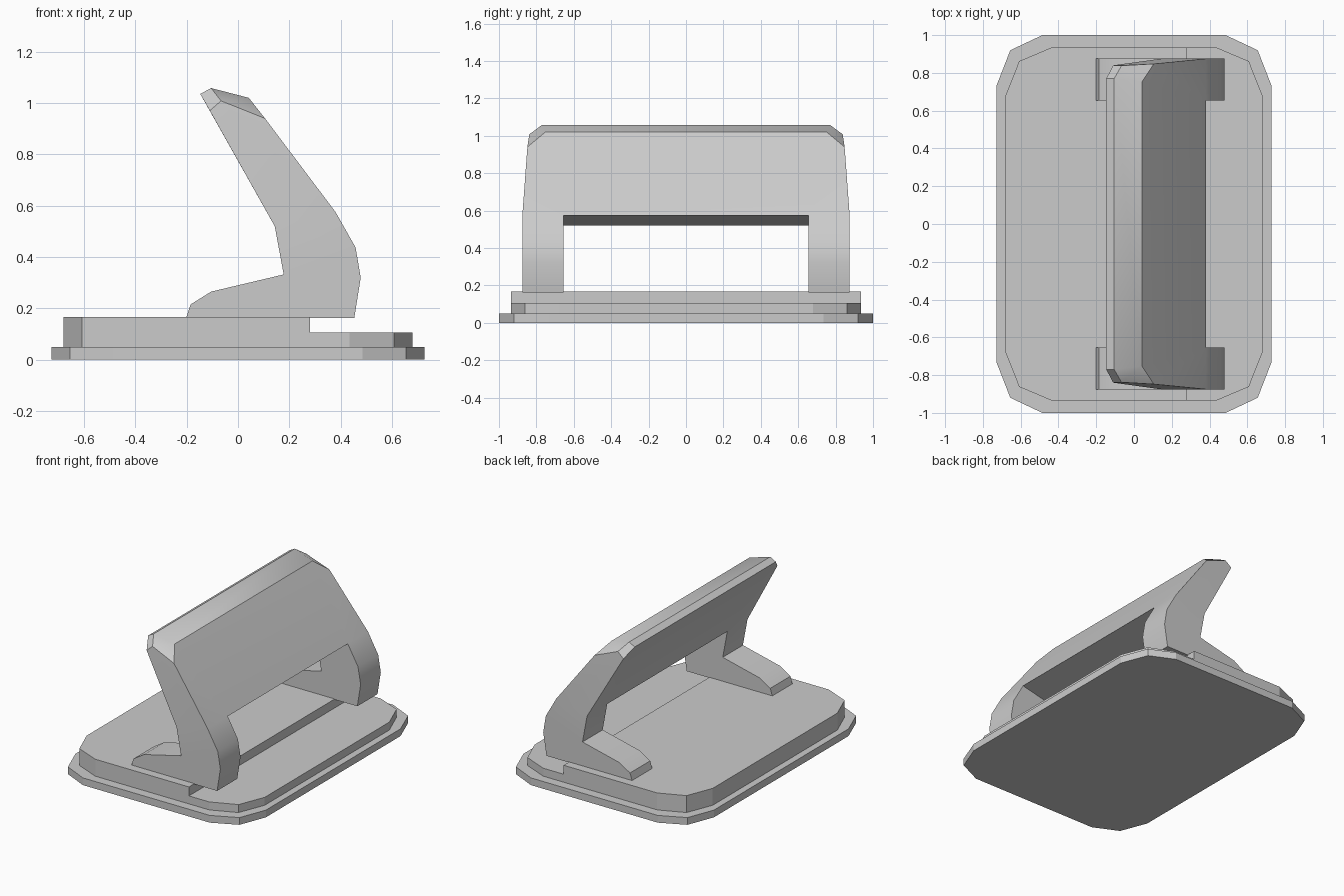
import bpy, bmesh, math

if "Cube" in bpy.data.objects:
    bpy.data.objects.remove(bpy.data.objects["Cube"])


def finish(bm, name):
    bmesh.ops.recalc_face_normals(bm, faces=bm.faces[:])
    mesh = bpy.data.meshes.new(name)
    bm.to_mesh(mesh)
    bm.free()
    ob = bpy.data.objects.new(name, mesh)
    bpy.context.collection.objects.link(ob)
    return ob


def plate(quarter, z0, z1):
    """Prism from a quarter outline mirrored to all four corners."""
    q = quarter
    outline = (q + [(-x, y) for x, y in reversed(q)]
               + [(-x, -y) for x, y in q] + [(x, -y) for x, y in reversed(q)])
    bm = bmesh.new()
    low = [bm.verts.new((x, y, z0)) for x, y in outline]
    top = [bm.verts.new((x, y, z1)) for x, y in outline]
    bm.faces.new(low)
    bm.faces.new(top)
    for i in range(len(low)):
        j = (i + 1) % len(low)
        bm.faces.new((low[i], low[j], top[j], top[i]))
    return bm


# bottom plate
finish(plate([(0.727, 0.735), (0.655, 0.92), (0.485, 1.0)], 0, 0.05), "base_plate")

# stepped slab: split the top and raise the left part
STEP_X = 0.28
bm = plate([(0.68, 0.68), (0.608, 0.862), (0.435, 0.935)], 0.05, 0.105)
bmesh.ops.bisect_plane(bm, geom=bm.verts[:] + bm.edges[:] + bm.faces[:],
                       plane_co=(STEP_X, 0, 0), plane_no=(1, 0, 0))
top = [f for f in bm.faces if all(v.co.z > 0.1 for v in f.verts)
       and f.calc_center_median().x < STEP_X]
new = bmesh.ops.extrude_face_region(bm, geom=top)["geom"]
for v in new:
    if isinstance(v, bmesh.types.BMVert):
        v.co.z = 0.167
left = [f for f in top if f.is_valid and all(v.co.z < 0.11 for v in f.verts)]
if left:
    bmesh.ops.delete(bm, geom=left, context='FACES_ONLY')
finish(bm, "stepped_slab")

# frame profiles (x, z): both legs, joined by a tilted panel
leg = [(0.38, 0.575), (0.458, 0.437), (0.478, 0.32), (0.453, 0.163),
       (-0.202, 0.163), (-0.185, 0.215), (-0.105, 0.265), (0.178, 0.332), (0.143, 0.52)]
corner = [(-0.11, 0.97), (-0.066, 1.008), (0.105, 0.94)]
ridge = [(-0.147, 1.035), (-0.105, 1.058), (0.042, 1.02)]
corner_y = [0.84, 0.838, 0.848]
ridge_y = [0.77, 0.77, 0.752]
n = len(leg)

bm = bmesh.new()
inner_rings = []
for s in (1, -1):
    outer = [bm.verts.new((x, s * 0.875, z)) for x, z in leg]
    outer += [bm.verts.new((x, s * y, z)) for (x, z), y in zip(corner, corner_y)]
    inner = [bm.verts.new((x, s * 0.655, z)) for x, z in leg]
    inner += [bm.verts.new((x, s * y, z)) for (x, z), y in zip(ridge, ridge_y)]
    for i in range(len(outer)):
        j = (i + 1) % len(outer)
        bm.faces.new((outer[i], outer[j], inner[j], inner[i]))
    bm.faces.new(outer[:n])                     # outer leg side
    bm.faces.new(outer[n - 1:] + outer[:1])     # panel end
    bm.faces.new(inner[:n])                     # inner leg side
    inner_rings.append(inner[n - 1:] + inner[:1])
a, b = inner_rings
for i in range(len(a)):
    j = (i + 1) % len(a)
    bm.faces.new((a[i], a[j], b[j], b[i]))
frame = finish(bm, "tilted_frame")
bpy.context.view_layer.objects.active = frame
frame.select_set(True)
bpy.ops.object.shade_smooth_by_angle(angle=math.radians(30))
